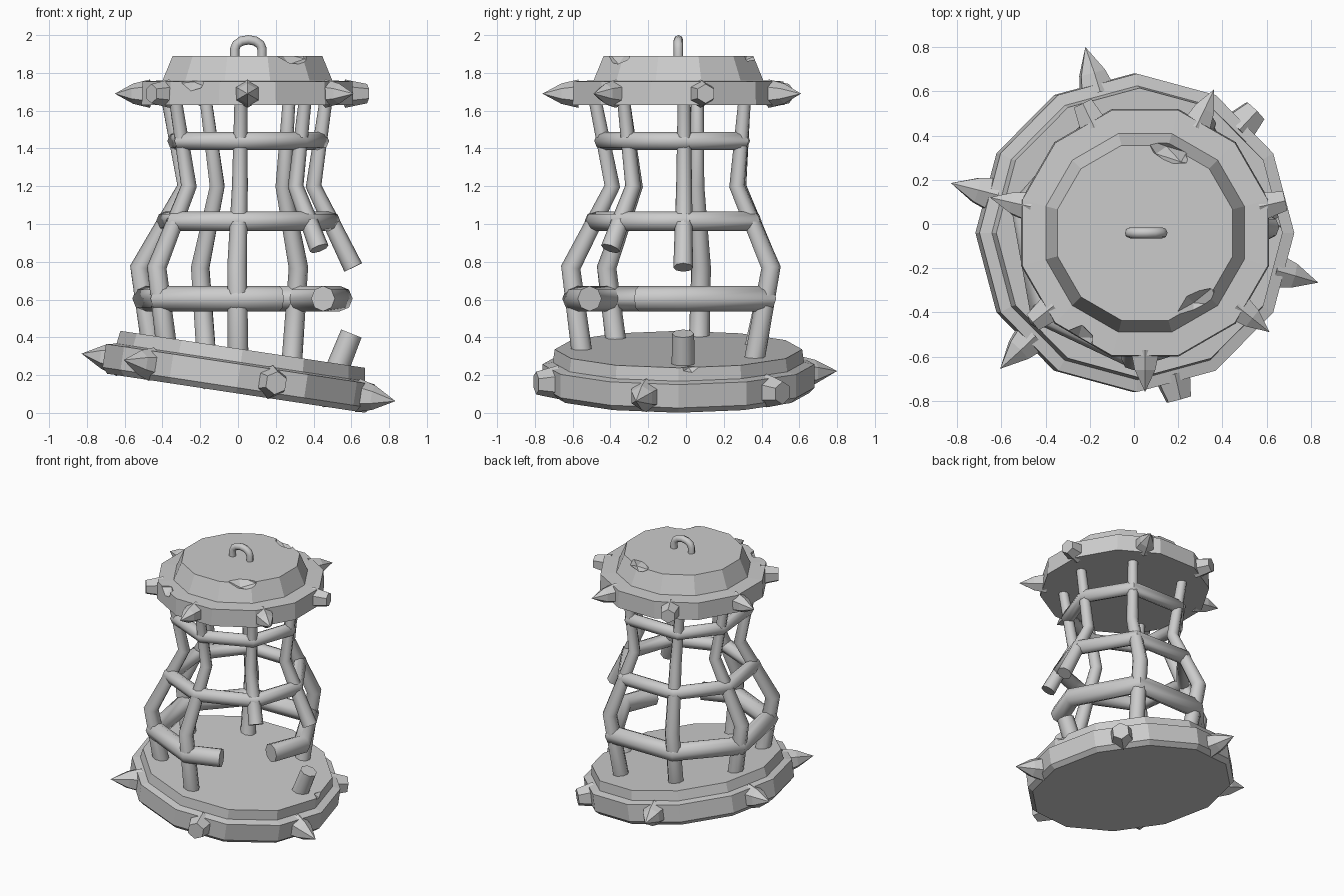
import bpy, bmesh, math
from mathutils import Matrix, Vector

if "Cube" in bpy.data.objects:
    bpy.data.objects.remove(bpy.data.objects["Cube"])

TAU = math.tau
TILT = math.radians(8.6)
BASE = Matrix.Translation((-0.01, -0.04, 0.104)) @ Matrix.Rotation(TILT, 4, 'Y')
LID = Matrix.Translation((0.05, -0.04, 0))


def smooth(ob, angle=40):
    bpy.ops.object.select_all(action='DESELECT')
    ob.select_set(True)
    bpy.context.view_layer.objects.active = ob
    bpy.ops.object.shade_smooth_by_angle(angle=math.radians(angle))


def lathe(name, profile, sides, phase=0.0, matrix=Matrix()):
    """Capped polygonal solid from (radius, height) pairs."""
    bm = bmesh.new()
    rings = []
    for r, z in profile:
        if r < 1e-4:
            rings.append([bm.verts.new((0, 0, z))])
        else:
            rings.append([bm.verts.new((r * math.cos(phase + TAU * i / sides),
                                        r * math.sin(phase + TAU * i / sides), z))
                          for i in range(sides)])
    for a, b in zip(rings, rings[1:]):
        for i in range(sides):
            j = (i + 1) % sides
            bm.faces.new([a[i], a[j], b[0]] if len(b) == 1 else [a[i], a[j], b[j], b[i]])
    bm.faces.new(rings[0])
    if len(rings[-1]) > 1:
        bm.faces.new(rings[-1])
    bm.transform(matrix)
    bmesh.ops.recalc_face_normals(bm, faces=bm.faces)
    me = bpy.data.meshes.new(name)
    bm.to_mesh(me)
    bm.free()
    ob = bpy.data.objects.new(name, me)
    bpy.context.collection.objects.link(ob)
    return ob


def tube(name, pts, radii, closed=False):
    """Eight-sided rod along a path."""
    cu = bpy.data.curves.new(name, 'CURVE')
    cu.dimensions = '3D'
    cu.bevel_depth = 1.0
    cu.bevel_resolution = 2
    cu.use_fill_caps = True
    sp = cu.splines.new('POLY')
    sp.points.add(len(pts) - 1)
    for p, co, r in zip(sp.points, pts, radii):
        p.co = (*co, 1)
        p.radius = r
    sp.use_cyclic_u = closed
    tmp = bpy.data.objects.new(name + "_path", cu)
    bpy.context.collection.objects.link(tmp)
    bpy.context.view_layer.update()
    me = bpy.data.meshes.new_from_object(tmp.evaluated_get(bpy.context.evaluated_depsgraph_get()))
    bpy.data.objects.remove(tmp)
    ob = bpy.data.objects.new(name, me)
    bpy.context.collection.objects.link(ob)
    smooth(ob, 50)
    return ob


def chip(ob, loc, scale, turn):
    """Knock a faceted dent out of a part."""
    bpy.ops.mesh.primitive_ico_sphere_add(subdivisions=1, radius=1, location=loc,
                                          rotation=(0.3, 0.2, turn))
    cutter = bpy.context.object
    cutter.scale = scale
    cutter.hide_render = True
    mod = ob.modifiers.new("chip", 'BOOLEAN')
    mod.operation = 'DIFFERENCE'
    mod.solver = 'EXACT'
    mod.object = cutter
    bpy.context.view_layer.objects.active = ob
    bpy.ops.object.modifier_apply(modifier=mod.name)
    bpy.data.objects.remove(cutter)


def spikes(name, count, start, radius, height, size, tip, blunt, matrix):
    """Ring of six-sided spikes; those listed in blunt are snapped off."""
    for k in range(count):
        a = math.radians(start) + TAU * k / count
        m = (matrix @ Matrix.Rotation(a, 4, 'Z') @ Matrix.Translation((radius, 0, height))
             @ Matrix.Rotation(math.pi / 2, 4, 'Y'))
        prof = ([(size, 0), (size * 0.68, 0.12)] if k in blunt
                else [(size, 0), (size * 0.72, 0.09), (0, tip - radius)])
        lathe(f"{name}_{k}", prof, 6, 0, m)


# tilted stepped base
base = lathe("base", [(0.69, 0), (0.72, 0.03), (0.72, 0.155), (0.665, 0.165), (0.655, 0.235)],
             12, 0, BASE)
chip(base, (0.68, 0.03, 0.25), (0.06, 0.06, 0.05), 0.4)
spikes("base_spike", 6, -15, 0.66, 0.085, 0.09, 0.87, (1, 5), BASE)

# lid with a sloped cap
lid = lathe("lid", [(0.58, 1.63), (0.575, 1.755), (0.465, 1.76), (0.41, 1.89)],
            12, TAU / 24, LID)
chip(lid, (0.29, -0.37, 1.91), (0.13, 0.08, 0.07), 0.4)
chip(lid, (0.15, 0.33, 1.90), (0.12, 0.05, 0.06), -0.45)
chip(lid, (-0.25, -0.53, 1.75), (0.08, 0.08, 0.05), -0.5)
spikes("lid_spike", 7, 270, 0.53, 1.69, 0.075, 0.72, (2, 4, 6), LID)

# carrying loop
arc = [(0.055 + 0.072 * math.cos(math.pi * i / 6), -0.04, 1.927 + 0.048 * math.sin(math.pi * i / 6))
       for i in range(7)]
arc = [(0.127, -0.04, 1.87)] + arc + [(-0.017, -0.04, 1.87)]
tube("hanging_loop", arc, [0.025] * len(arc))

# upright bars: x, y at heights 1.65, 1.2, 0.77 and at the base, in ring order
bars = {
    "front": [(0.015, -0.48), (0.01, -0.39), (-0.005, -0.61), (0, -0.55)],
    "front_right": [(0.355, -0.33), (0.305, -0.28), (0.43, -0.40)],
    "right": [(0.465, -0.01), (0.40, -0.01), (0.61, -0.015)],
    "back_right": [(0.27, 0.31), (0.24, 0.27), (0.32, 0.45), (0.285, 0.36)],
    "back_left": [(-0.17, 0.31), (-0.11, 0.28), (-0.20, 0.45), (-0.17, 0.36)],
    "left": [(-0.37, 0.06), (-0.28, 0.055), (-0.52, 0.08), (-0.46, 0.07)],
    "front_left": [(-0.33, -0.33), (-0.26, -0.27), (-0.43, -0.42), (-0.38, -0.37)],
}
thick = [0.034, 0.042, 0.052, 0.055]
paths = {}
for n, xy in bars.items():
    zs = [1.65, 1.2, 0.87 if n == "front_right" else 0.77, 0.31 - 0.15 * xy[-1][0]]
    paths[n] = [Vector((x, y, z)) for (x, y), z in zip(xy, zs)]
    tube(n + "_bar", paths[n], thick)
tube("broken_bar_stub", [(0.52, -0.015, 0.22), (0.60, -0.015, 0.42)], [0.062, 0.058])


def at_height(path, z):
    for a, b in zip(path, path[1:]):
        if a.z >= z >= b.z:
            return a.lerp(b, (a.z - z) / (a.z - b.z))
    x, y = path[-1].xy
    return Vector((0.54 if x > 0.5 else x, y, z))


# horizontal hoops joining the bars; the lowest one is broken at the front right
for label, z, r in (("upper", 1.44, 0.048), ("middle", 1.015, 0.052)):
    pts = [at_height(p, z) for p in paths.values()]
    tube(label + "_hoop", pts, [r] * 7, True)
low = [at_height(p, 0.605) for p in paths.values()]
pts = [Vector((0.45, -0.25, 0.605))] + low[2:] + [low[0], Vector((0.22, -0.51, 0.605))]
tube("lower_broken_hoop", pts, [0.067] * len(pts))
